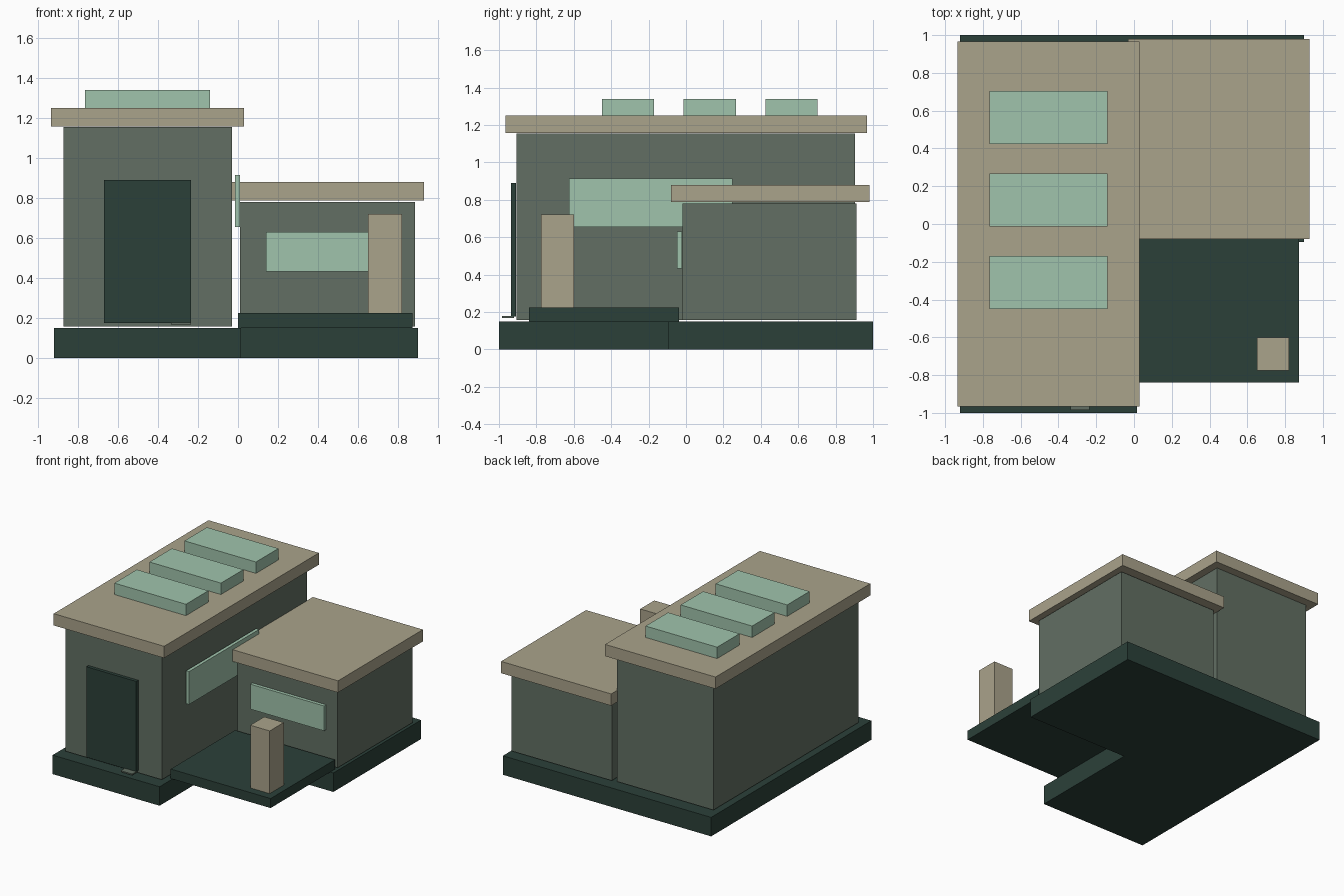
import bpy
import bmesh

cube = bpy.data.objects.get("Cube")
if cube:
    bpy.data.objects.remove(cube, do_unlink=True)


def material(name, rgb):
    """Flat material from 0-255 display values, stored as linear."""
    linear = [((c / 255 + 0.055) / 1.055) ** 2.4 for c in rgb] + [1.0]
    mat = bpy.data.materials.new(name)
    mat.use_nodes = True
    mat.diffuse_color = linear
    bsdf = next(n for n in mat.node_tree.nodes if n.type == 'BSDF_PRINCIPLED')
    bsdf.inputs["Base Color"].default_value = linear
    return mat


DARK = material("dark green", (43, 64, 57))
WALL = material("grey green wall", (98, 111, 99))
ROOF = material("tan roof", (170, 163, 139))
GLASS = material("pale green glass", (160, 196, 172))


def prism(name, outline, z, mat):
    """Extrude a flat outline between two heights."""
    bm = bmesh.new()
    face = bm.faces.new([bm.verts.new((x, y, z[0])) for x, y in outline])
    top = bmesh.ops.extrude_face_region(bm, geom=[face])["geom"]
    verts = [v for v in top if isinstance(v, bmesh.types.BMVert)]
    bmesh.ops.translate(bm, verts=verts, vec=(0, 0, z[1] - z[0]))
    bmesh.ops.recalc_face_normals(bm, faces=bm.faces)
    mesh = bpy.data.meshes.new(name)
    bm.to_mesh(mesh)
    bm.free()
    mesh.materials.append(mat)
    obj = bpy.data.objects.new(name, mesh)
    bpy.context.collection.objects.link(obj)
    return obj


def box(name, x, y, z, mat):
    outline = [(x[0], y[0]), (x[1], y[0]), (x[1], y[1]), (x[0], y[1])]
    return prism(name, outline, z, mat)


# L-shaped foundation and the raised patio in its corner
prism("foundation", [(-0.92, -1), (0.015, -1), (0.015, -0.095),
                     (0.90, -0.095), (0.90, 1), (-0.92, 1)], (0, 0.15), DARK)
box("patio", (0, 0.873), (-0.84, -0.037), (0.15, 0.225), DARK)
box("patio_post", (0.65, 0.82), (-0.775, -0.60), (0.225, 0.72), ROOF)

# Tall hall
box("hall_walls", (-0.872, -0.03), (-0.907, 0.903), (0.158, 1.155), WALL)
box("hall_roof", (-0.935, 0.03), (-0.965, 0.967), (1.157, 1.25), ROOF)
box("hall_door", (-0.67, -0.235), (-0.935, -0.909), (0.175, 0.89), DARK)
box("door_step", (-0.335, -0.235), (-0.985, -0.92), (0.168, 0.178), WALL)
box("hall_side_window", (-0.016, 0.01), (-0.625, 0.248), (0.655, 0.915), GLASS)

# Row of skylights
for i in range(3):
    y = -0.45 + i * 0.437
    box(f"skylight_{i + 1}", (-0.765, -0.14), (y, y + 0.28), (1.25, 1.34), GLASS)

# Low wing
box("wing_walls", (0.01, 0.885), (-0.02, 0.912), (0.158, 0.78), WALL)
box("wing_roof", (-0.032, 0.93), (-0.08, 0.98), (0.787, 0.88), ROOF)
box("wing_window", (0.14, 0.785), (-0.047, -0.021), (0.433, 0.63), GLASS)
